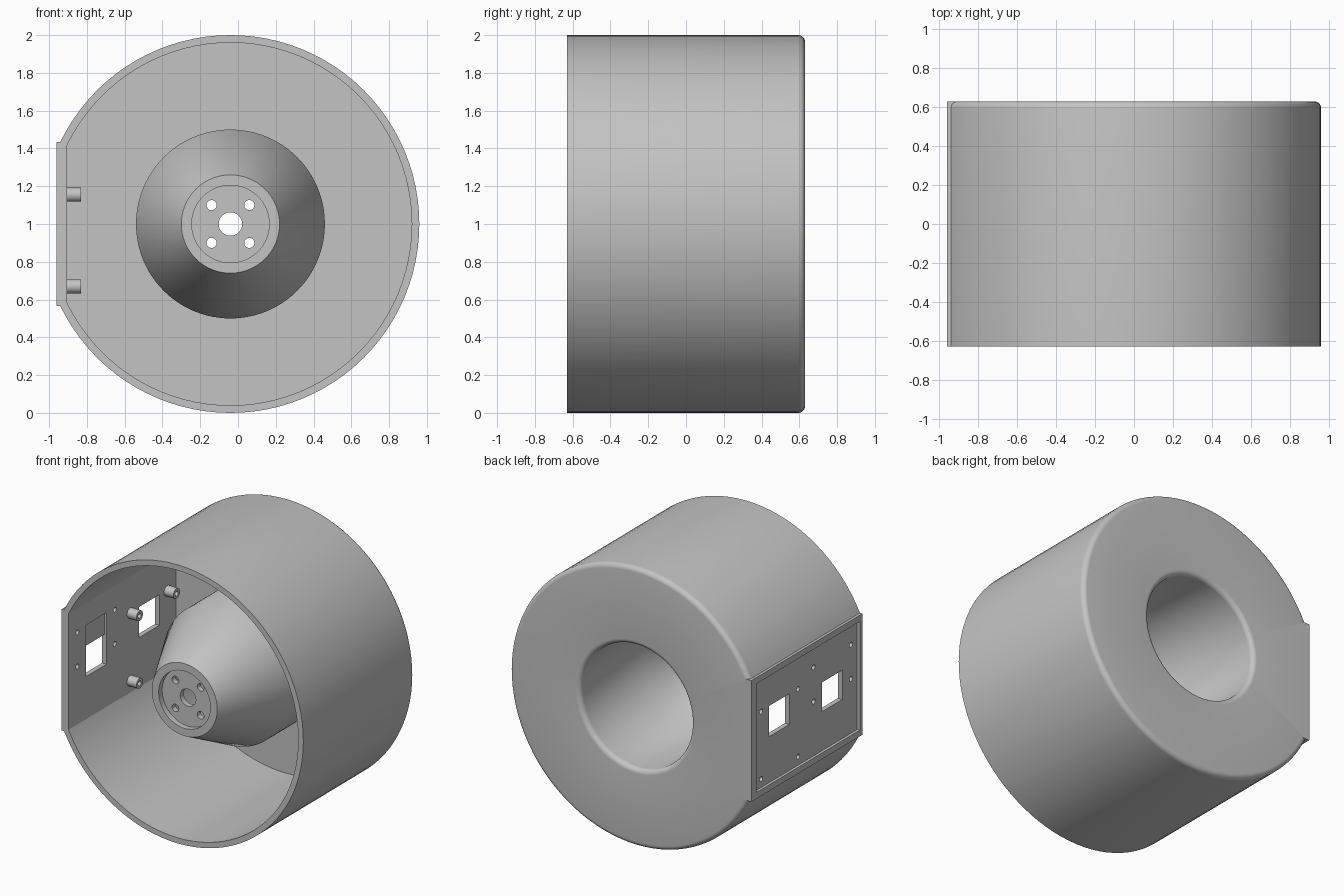
import bpy, bmesh, math
from mathutils import Matrix, Vector

cube = bpy.data.objects.get("Cube")
if cube:
    bpy.data.objects.remove(cube, do_unlink=True)

CX, CZ = -0.04, 1.0          # axis of the round body
FRONT, BACK = -0.63, 0.63

grey = bpy.data.materials.new("plain_grey")
grey.use_nodes = True
colour = (0.55, 0.55, 0.55, 1)
grey.diffuse_color = colour
grey.node_tree.nodes["Principled BSDF"].inputs["Base Color"].default_value = colour


def finish(name, bm):
    bmesh.ops.recalc_face_normals(bm, faces=bm.faces)
    mesh = bpy.data.meshes.new(name)
    bm.to_mesh(mesh)
    bm.free()
    mesh.materials.append(grey)
    obj = bpy.data.objects.new(name, mesh)
    bpy.context.collection.objects.link(obj)
    return obj


def box(name, xs, ys, zs):
    bm = bmesh.new()
    size = [b - a for a, b in (xs, ys, zs)]
    mid = [(a + b) / 2 for a, b in (xs, ys, zs)]
    bmesh.ops.create_cube(bm, size=1, matrix=Matrix.Translation(mid) @ Matrix.Diagonal((*size, 1)))
    return finish(name, bm)


def rod(name, centre, radius, length, axis, sides=16):
    turn = Matrix.Rotation(math.pi / 2, 4, 'Y' if axis == 'X' else 'X')
    bm = bmesh.new()
    bmesh.ops.create_cone(bm, cap_ends=True, segments=sides, radius1=radius, radius2=radius,
                          depth=length, matrix=Matrix.Translation(centre) @ turn)
    return finish(name, bm)


def lathe(name, profile, steps=96):
    """Spin a closed (radius, y) outline about the body axis."""
    bm = bmesh.new()
    verts = [bm.verts.new((CX + r, y, CZ)) for r, y in profile]
    edges = [bm.edges.new((v, verts[i - 1])) for i, v in enumerate(verts)]
    bmesh.ops.spin(bm, geom=verts + edges, cent=(CX, 0, CZ), axis=(0, 1, 0),
                   angle=2 * math.pi, steps=steps)
    bmesh.ops.remove_doubles(bm, verts=bm.verts, dist=0.0005)
    return finish(name, bm)


def cut(obj, cutter):
    mod = obj.modifiers.new("cut", 'BOOLEAN')
    mod.operation = 'DIFFERENCE'
    mod.solver = 'EXACT'
    mod.object = cutter
    bpy.context.view_layer.objects.active = obj
    bpy.ops.object.modifier_apply(modifier=mod.name)
    bpy.data.objects.remove(cutter, do_unlink=True)


def smooth(obj):
    bpy.ops.object.select_all(action='DESELECT')
    obj.select_set(True)
    bpy.context.view_layer.objects.active = obj
    bpy.ops.object.shade_smooth_by_angle(angle=math.radians(35))


def fillet(r, y, radius, start):
    """Quarter arc of profile points, turning from angle start."""
    return [(r + radius * math.cos(a), y + radius * math.sin(a))
            for a in (start + math.pi / 2 * i / 6 for i in range(7))]


# Round shell, open at the front, with a hollow cone rising from the back wall
F = 0.035
profile = [(1, FRONT)]
profile += fillet(1 - F, BACK - F, F, 0)
profile += fillet(0.44 + F, BACK - F, F, math.pi / 2)
profile += [(0.44, -0.08), (0.2, -0.47), (0.062, -0.47), (0.062, -0.51),
            (0.205, -0.51), (0.205, -0.55), (0.26, -0.55), (0.5, -0.08),
            (0.5, 0.59), (0.96, 0.59), (0.96, FRONT)]
shell = lathe("shell", profile)

# Opening for the side panel, and the hub screw holes
cut(shell, box("panel_cutter", (-1.3, -0.905), (-0.8, 0.8), (0.58, 1.42)))
for sx in (-1, 1):
    for sz in (-1, 1):
        cut(shell, rod("hub_cutter", (CX + sx * 0.1, -0.49, CZ + sz * 0.1), 0.027, 0.2, 'Y'))
smooth(shell)

# Flat side panel with a recessed outer face
panel = box("side_panel", (-0.96, -0.905), (FRONT, BACK), (0.565, 1.435))
cut(panel, box("recess_cutter", (-1.1, -0.94), (-0.6, 0.57), (0.61, 1.39)))

# Panel windows, the front one with a shallow pocket inside
cut(panel, box("window_cutter", (-1.1, -0.8), (0.17, 0.40), (0.94, 1.16)))
cut(panel, box("pocket_cutter", (-0.92, -0.8), (-0.43, -0.20), (0.89, 1.26)))
cut(panel, box("window_cutter", (-1.1, -0.8), (-0.43, -0.20), (0.89, 1.10)))

# Panel screw holes
post_spots = [(y, z) for y in (0.07, 0.49) for z in (0.67, 1.155)]
screw_spots = [(y, z) for y in (-0.53, -0.105) for z in (1.0, 1.245)]
for y, z in post_spots + screw_spots:
    cut(panel, rod("screw_cutter", (-0.92, y, z), 0.018, 0.3, 'X', 12))
smooth(panel)

# Hollow standoff posts on the inside of the panel
for i, (y, z) in enumerate(post_spots):
    post = rod(f"standoff_{i + 1}", (-0.868, y, z), 0.037, 0.076, 'X', 24)
    cut(post, rod("post_cutter", (-0.868, y, z), 0.018, 0.3, 'X', 12))
    smooth(post)
